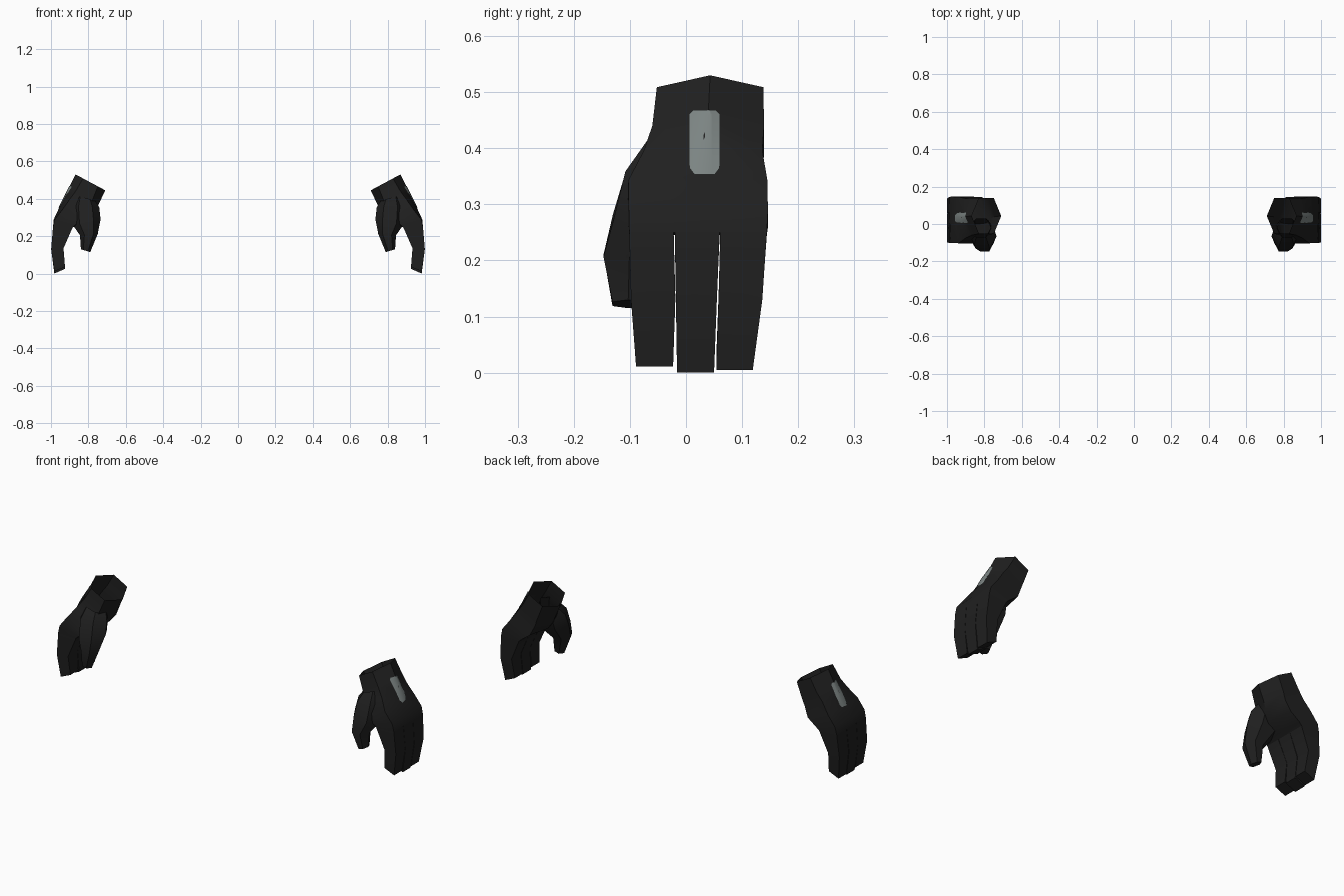
import bpy, bmesh
from mathutils import Vector
from mathutils.bvhtree import BVHTree

if "Cube" in bpy.data.objects:
    bpy.data.objects.remove(bpy.data.objects["Cube"])


def material(name, col):
    m = bpy.data.materials.new(name)
    m.diffuse_color = (*col, 1)
    m.use_nodes = True
    m.node_tree.nodes["Principled BSDF"].inputs["Base Color"].default_value = m.diffuse_color
    return m


black = material("black_fabric", (0.014, 0.014, 0.014))
grey = material("grey_patch", (0.20, 0.23, 0.225))


def finish(bm, name, mat):
    """Turn a bmesh into a smooth-shaded object mirrored to both hands."""
    bmesh.ops.recalc_face_normals(bm, faces=bm.faces)
    me = bpy.data.meshes.new(name)
    bm.to_mesh(me)
    bm.free()
    me.materials.append(mat)
    ob = bpy.data.objects.new(name, me)
    bpy.context.collection.objects.link(ob)
    bpy.context.view_layer.objects.active = ob
    ob.select_set(True)
    bpy.ops.object.shade_smooth_by_angle(angle=0.6)
    ob.select_set(False)
    mod = ob.modifiers.new("both_hands", 'MIRROR')
    mod.use_mirror_merge = False
    return ob


def ring(inner, outer, y0, y1, k):
    """Hexagonal section; k is how far the side corners are set in (0 = box)."""
    def p(t, y):
        return Vector((inner[0] + (outer[0] - inner[0]) * t, y,
                       inner[1] + (outer[1] - inner[1]) * t))
    yc = (y0 + y1) / 2
    return [p(1, yc), p(1 - k, y1), p(k, y1), p(0, yc), p(k, y0), p(1 - k, y0)]


def loft(sections, cap_end=True):
    bm = bmesh.new()
    rows = [[bm.verts.new(v) for v in ring(*s)] for s in sections]
    for a, b in zip(rows, rows[1:]):
        for i in range(6):
            j = (i + 1) % 6
            bm.faces.new((a[i], a[j], b[j], b[i]))
    if cap_end:
        bm.faces.new(rows[-1])
    return bm


# Palm with open cuff: inner xz, outer xz, y range, corner inset
palm = finish(loft([
    ((0.71, 0.445), (0.868, 0.53), -0.052, 0.138, 0.25),
    ((0.745, 0.37), (0.903, 0.46), -0.06, 0.139, 0.22),
    ((0.765, 0.335), (0.93, 0.41), -0.075, 0.136, 0.18),
    ((0.80, 0.29), (0.957, 0.35), -0.103, 0.145, 0.12),
    ((0.865, 0.258), (0.985, 0.29), -0.102, 0.146, 0.04),
    ((0.885, 0.245), (0.989, 0.25), -0.101, 0.144, 0.0),
]), "glove_palm", black)

# Three fingers: y range at root, middle and tip, and tip height shift
fingers = {
    "front_finger": ((-0.101, -0.022), (-0.098, -0.019), (-0.089, -0.023), 0.011),
    "middle_finger": ((-0.020, 0.060), (-0.018, 0.055), (-0.016, 0.050), 0.0),
    "rear_finger": ((0.061, 0.144), (0.058, 0.136), (0.054, 0.119), 0.005),
}
for name, (root, mid, tip, dz) in fingers.items():
    finish(loft([
        ((0.885, 0.245), (0.989, 0.25), *root, 0.0),
        ((0.933, 0.135), (0.999, 0.13), *mid, 0.0),
        ((0.925, 0.025 + dz), (0.982, dz), *tip, 0.0),
    ]), name, black)

# Thumb, growing from the front of the palm
finish(loft([
    ((0.765, 0.39), (0.87, 0.42), -0.07, 0.03, 0.25),
    ((0.742, 0.355), (0.89, 0.36), -0.108, 0.02, 0.25),
    ((0.735, 0.29), (0.885, 0.262), -0.13, 0.0, 0.25),
    ((0.75, 0.212), (0.845, 0.205), -0.147, -0.055, 0.25),
    ((0.79, 0.115), (0.84, 0.13), -0.131, -0.075, 0.25),
]), "thumb", black)

# Grey patch laid onto the back of the hand
src = bmesh.new()
src.from_mesh(palm.data)
tree = BVHTree.FromBMesh(src)
src.free()
bm = bmesh.new()
rows = []
for z, w in ((0.468, 0.02), (0.46, 0.028), (0.435, 0.028), (0.41, 0.028),
             (0.385, 0.028), (0.365, 0.027), (0.353, 0.018)):
    row = []
    for s in (-1, -0.5, 0, 0.5, 1):
        y = (0.043 if s == 0 else 0.033 + w * s)
        hit = tree.ray_cast(Vector((2, y, z)), Vector((-1, 0, 0)))[0]
        row.append(bm.verts.new(hit + Vector((0.005, 0, 0))))
    rows.append(row)
for a, b in zip(rows, rows[1:]):
    for i in range(4):
        bm.faces.new((a[i], b[i], b[i + 1], a[i + 1]))
finish(bm, "back_patch", grey)
